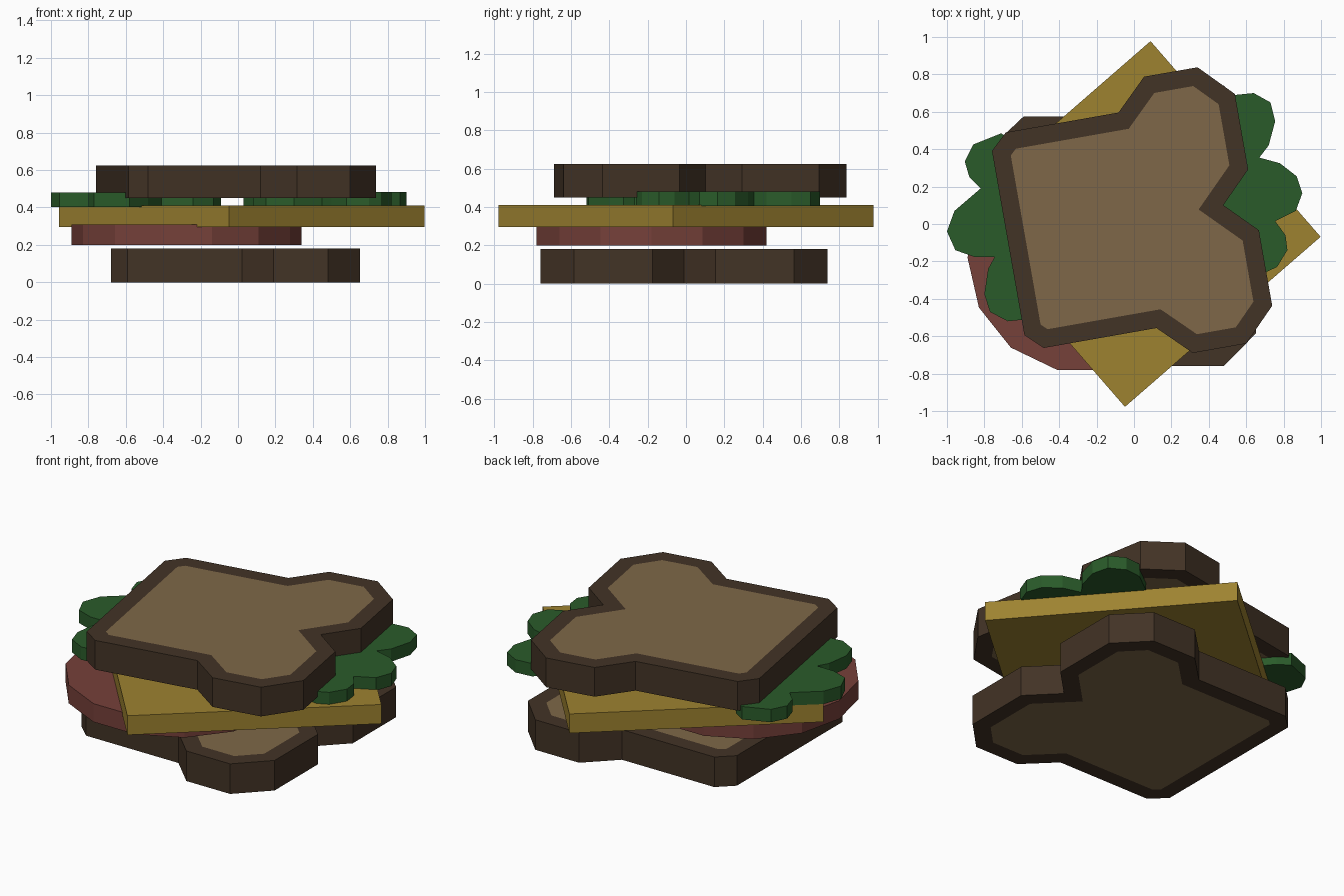
import bpy, bmesh
from math import radians, cos, sin, tau

if "Cube" in bpy.data.objects:
    bpy.data.objects.remove(bpy.data.objects["Cube"])


def material(name, rgb):
    m = bpy.data.materials.new(name)
    m.diffuse_color = (*rgb, 1)
    m.use_nodes = True
    m.node_tree.nodes["Principled BSDF"].inputs["Base Color"].default_value = m.diffuse_color
    return m


CRUST = material("crust", (0.055, 0.033, 0.019))
CRUMB = material("crumb", (0.21, 0.137, 0.065))
MEAT = material("meat", (0.18, 0.052, 0.042))
CHEESE = material("cheese", (0.34, 0.225, 0.03))
GREEN = material("lettuce", (0.023, 0.105, 0.023))


def slab(name, points, z0, z1, mats, inset=0, loc=(0, 0), rot=0):
    """Extrude an outline between two heights; optionally inset both flat faces."""
    bm = bmesh.new()
    base = bm.faces.new([bm.verts.new((x, y, z0)) for x, y in points])
    ext = bmesh.ops.extrude_face_region(bm, geom=[base], use_keep_orig=True)["geom"]
    bmesh.ops.translate(bm, vec=(0, 0, z1 - z0),
                        verts=[v for v in ext if isinstance(v, bmesh.types.BMVert)])
    bmesh.ops.recalc_face_normals(bm, faces=bm.faces)
    if inset:
        caps = [f for f in bm.faces if abs(f.normal.z) > 0.9]
        bmesh.ops.inset_individual(bm, faces=caps, thickness=inset, use_even_offset=True)
        for f in caps:
            f.material_index = 1
    mesh = bpy.data.meshes.new(name)
    bm.to_mesh(mesh)
    bm.free()
    for m in mats:
        mesh.materials.append(m)
    ob = bpy.data.objects.new(name, mesh)
    ob.location = (*loc, 0)
    ob.rotation_euler.z = radians(rot)
    bpy.context.collection.objects.link(ob)
    return ob


def ngon(n, r, start=0):
    return [(r * cos(start + tau * i / n), r * sin(start + tau * i / n)) for i in range(n)]


# Bread slices: half profile mirrored across the long axis
half = [(0.488, 0), (0.652, 0.165), (0.652, 0.575), (0.48, 0.75), (0.19, 0.75),
        (0.022, 0.585), (-0.59, 0.585), (-0.68, 0.50)]
bread = half + [(x, -y) for x, y in reversed(half[1:])]
slab("bottom_bread", bread, 0, 0.18, [CRUST, CRUMB], 0.095, (0, -0.01))
slab("top_bread", bread, 0.45, 0.625, [CRUST, CRUMB], 0.095, (-0.003, 0.016), 10)

# Meat slice and cheese square
slab("meat_slice", ngon(14, 0.615), 0.2, 0.31, [MEAT], loc=(-0.275, -0.18))
slab("cheese_slice", ngon(4, 0.98), 0.295, 0.41, [CHEESE], loc=(0.02, 0), rot=-4)

# Lettuce leaves: outer lobes differ, inner lobes are shared by a half turn
inner = [(0.58, -0.24), (0.5, -0.14), (0.45, -0.06), (0.3, -0.13), (0.15, -0.1),
         (0.08, 0), (0.12, 0.12), (0.2, 0.2), (0.08, 0.26), (0.03, 0.36),
         (0.07, 0.47), (0.18, 0.53), (0.35, 0.48), (0.42, 0.6)]
right = [(0.54, 0.69), (0.64, 0.70), (0.73, 0.65), (0.755, 0.55), (0.72, 0.42),
         (0.67, 0.355), (0.78, 0.325), (0.87, 0.255), (0.9, 0.165), (0.865, 0.07),
         (0.755, 0.015), (0.81, -0.06), (0.82, -0.14), (0.765, -0.23), (0.7, -0.26)]
left = [(-0.58, -0.51), (-0.675, -0.52), (-0.77, -0.47), (-0.80, -0.375), (-0.78, -0.24),
        (-0.745, -0.176), (-0.853, -0.176), (-0.955, -0.14), (-1, -0.04), (-0.96, 0.07),
        (-0.82, 0.19), (-0.88, 0.25), (-0.905, 0.335), (-0.86, 0.425), (-0.71, 0.485)]
slab("right_lettuce", right + inner, 0.405, 0.482, [GREEN])
slab("left_lettuce", left + [(-0.06 - x, 0.2 - y) for x, y in inner], 0.403, 0.48, [GREEN])
